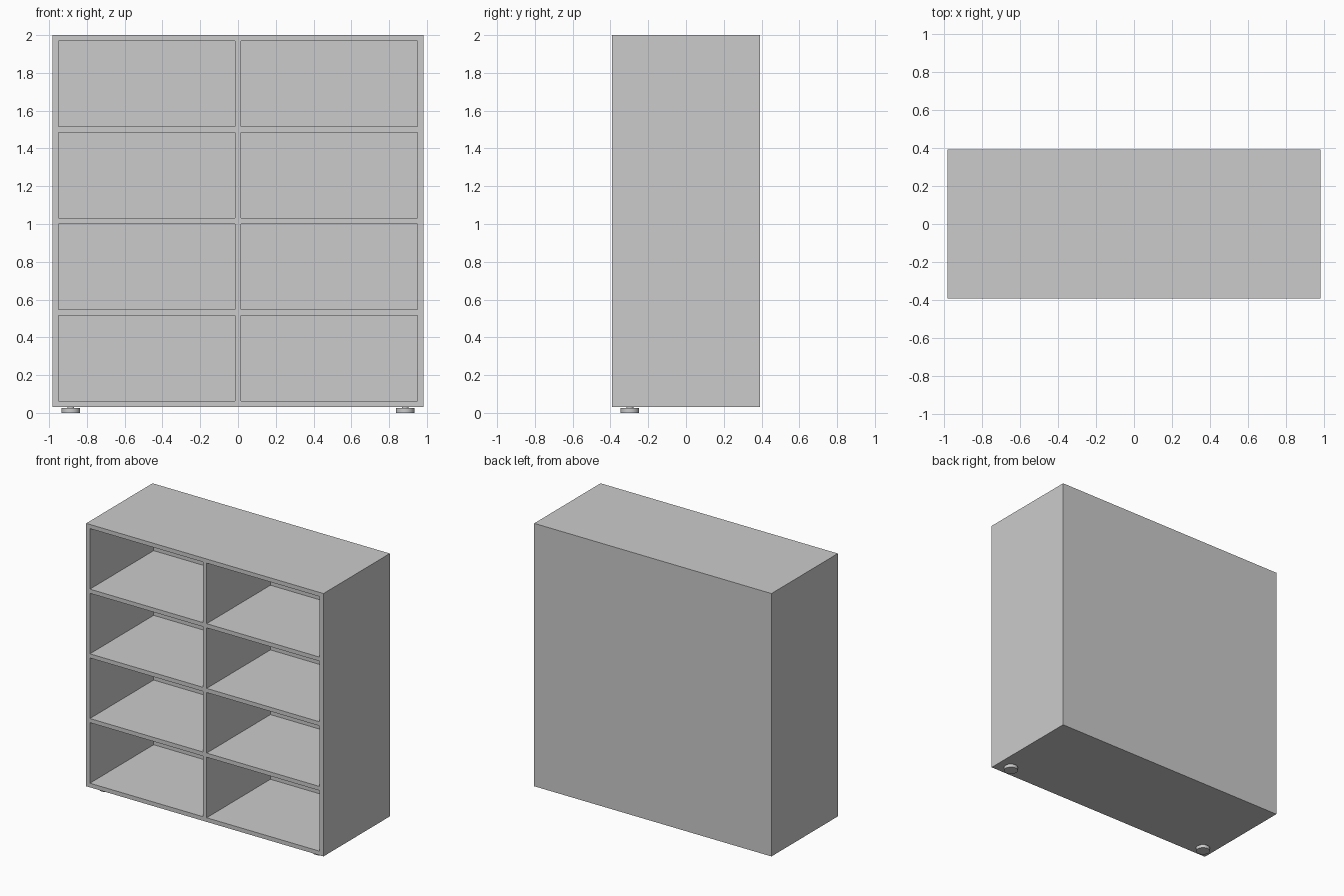
import bpy, bmesh, math
from mathutils import Vector

if "Cube" in bpy.data.objects:
    bpy.data.objects.remove(bpy.data.objects["Cube"])

W, D = 1.965, 0.785          # outer width and depth
Z0, Z1 = 0.032, 2.0          # carcass bottom and top
T = 0.031                    # board thickness
COLS, ROWS = 2, 4


def cuts(lo, hi, n):
    """Board edges along one axis, leaving n equal bays between boards."""
    bay = (hi - lo - (n + 1) * T) / n
    return [(lo + T + i * (bay + T), lo + T + i * (bay + T) + bay) for i in range(n)]


def finish(name, bm):
    mesh = bpy.data.meshes.new(name)
    bm.to_mesh(mesh)
    bm.free()
    ob = bpy.data.objects.new(name, mesh)
    bpy.context.collection.objects.link(ob)
    return ob


# Carcass: one block, sliced along the boards, bays pushed in from the front
bays_x, bays_z = cuts(-W / 2, W / 2, COLS), cuts(Z0, Z1, ROWS)
bm = bmesh.new()
bmesh.ops.create_cube(bm, size=1)
bmesh.ops.scale(bm, vec=(W, D, Z1 - Z0), verts=bm.verts)
bmesh.ops.translate(bm, vec=(0, 0, (Z0 + Z1) / 2), verts=bm.verts)
for bays, axis in ((bays_x, Vector((1, 0, 0))), (bays_z, Vector((0, 0, 1)))):
    for pos in (p for bay in bays for p in bay):
        geom = bm.verts[:] + bm.edges[:] + bm.faces[:]
        bmesh.ops.bisect_plane(bm, geom=geom, plane_co=axis * pos, plane_no=axis)


def in_bay(face):
    c = face.calc_center_median()
    return (face.normal.y < -0.9 and any(a < c.x < b for a, b in bays_x)
            and any(a < c.z < b for a, b in bays_z))


bm.normal_update()
openings = [f for f in bm.faces if in_bay(f)]
pushed = bmesh.ops.extrude_discrete_faces(bm, faces=openings)["faces"]
bmesh.ops.translate(bm, vec=(0, D - T, 0), verts=list({v for f in pushed for v in f.verts}))
bmesh.ops.recalc_face_normals(bm, faces=bm.faces)
finish("shelf_carcass", bm)


# Front feet: round pad with a short stem
def foot(name, x, y):
    bm = bmesh.new()
    for r, a, b in ((0.049, 0.0, 0.025), (0.018, 0.025, Z0)):
        made = bmesh.ops.create_cone(bm, cap_ends=True, segments=32,
                                     radius1=r, radius2=r, depth=b - a)
        bmesh.ops.translate(bm, vec=(x, y, (a + b) / 2), verts=made["verts"])
    ob = finish(name, bm)
    bpy.ops.object.select_all(action='DESELECT')
    ob.select_set(True)
    bpy.context.view_layer.objects.active = ob
    bpy.ops.object.shade_smooth_by_angle(angle=math.radians(30))


for side, x in (("left", -0.885), ("right", 0.885)):
    foot(f"front_foot_{side}", x, -0.297)
